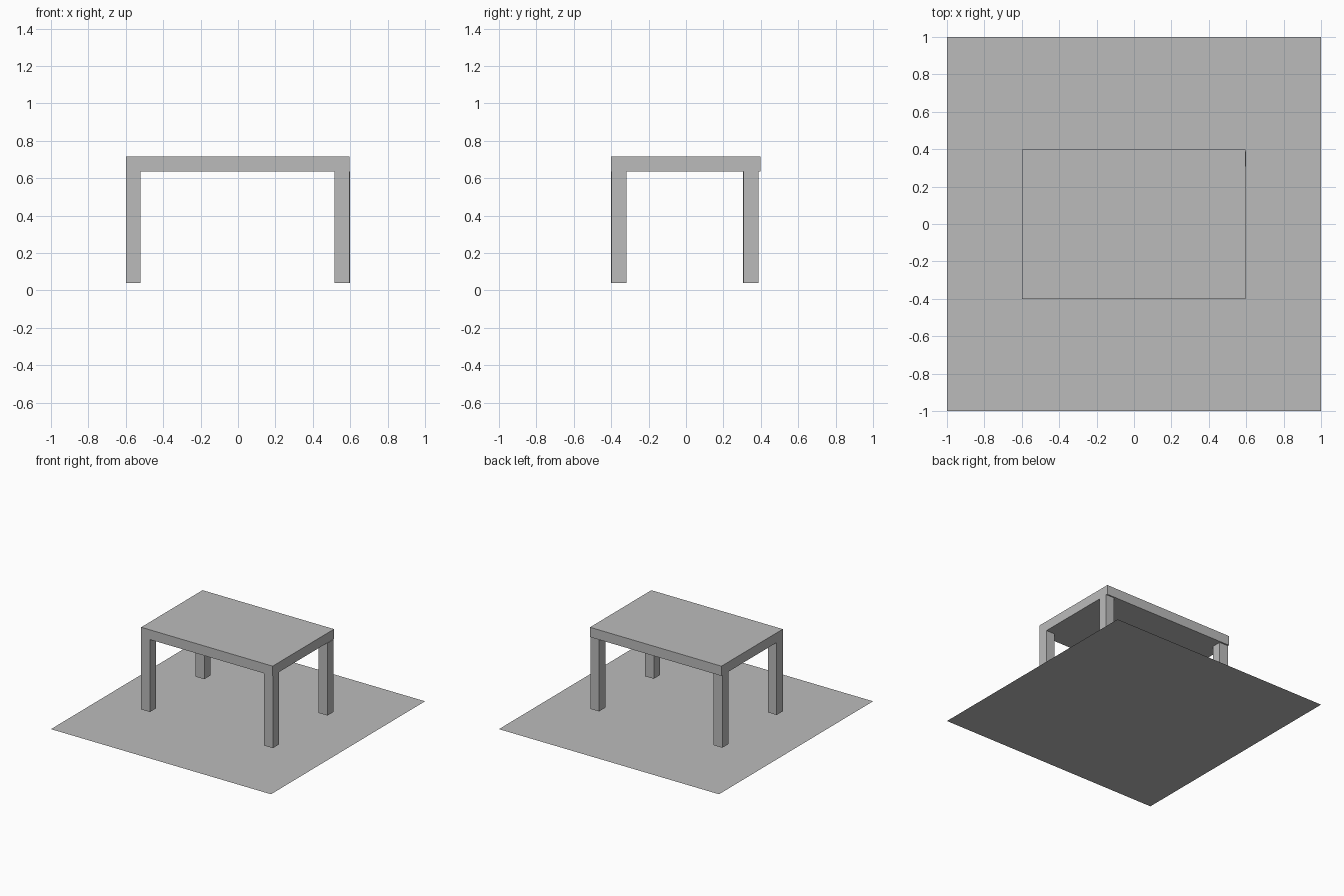
import bpy

if "Cube" in bpy.data.objects:
    bpy.data.objects.remove(bpy.data.objects["Cube"])

grey = bpy.data.materials.new("plain grey")
grey.diffuse_color = (0.5, 0.5, 0.5, 1)
grey.use_nodes = True
grey.node_tree.nodes["Principled BSDF"].inputs["Base Color"].default_value = grey.diffuse_color


def box(name, x0, x1, y0, y1, z0, z1):
    """Axis-aligned box between the given limits."""
    bpy.ops.mesh.primitive_cube_add(
        size=1, location=((x0 + x1) / 2, (y0 + y1) / 2, (z0 + z1) / 2))
    obj = bpy.context.object
    obj.name = name
    obj.scale = (x1 - x0, y1 - y0, z1 - z0)
    bpy.ops.object.transform_apply(location=False, rotation=False, scale=True)
    obj.data.materials.append(grey)


# Floor: a single flat sheet
bpy.ops.mesh.primitive_plane_add(size=2, location=(0, 0, 0))
floor = bpy.context.object
floor.name = "floor"
floor.data.materials.append(grey)

# Table top
box("table_top", -0.6, 0.595, -0.4, 0.397, 0.635, 0.715)

# Legs, slightly off the corners of the top
SIDE, FOOT, HEAD = 0.08, 0.04, 0.635
legs = {
    "front_left_leg": (-0.6, -0.4),
    "front_right_leg": (0.515, -0.397),
    "back_left_leg": (-0.6, 0.305),
    "back_right_leg": (0.519, 0.307),
}
for name, (x, y) in legs.items():
    box(name, x, x + SIDE, y, y + SIDE, FOOT, HEAD)
